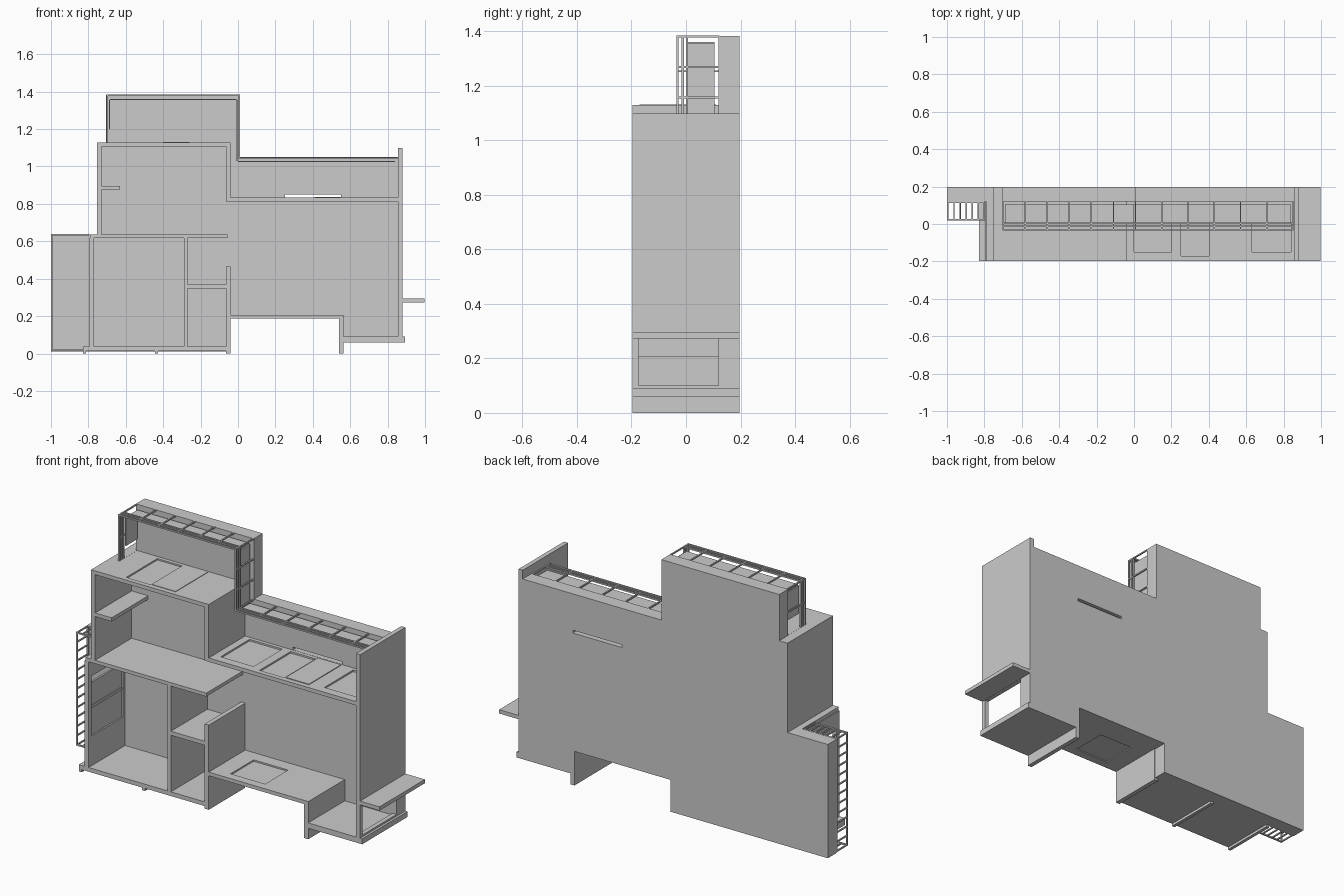
import bpy, bmesh

if "Cube" in bpy.data.objects:
    bpy.data.objects.remove(bpy.data.objects["Cube"])


def prism(name, outline, y0, y1):
    """Extrude an x/z outline along y."""
    bm = bmesh.new()
    face = bm.faces.new([bm.verts.new((x, y0, z)) for x, z in outline])
    res = bmesh.ops.extrude_face_region(bm, geom=[face])
    for v in res["geom"]:
        if isinstance(v, bmesh.types.BMVert):
            v.co.y = y1
    bmesh.ops.recalc_face_normals(bm, faces=bm.faces)
    me = bpy.data.meshes.new(name)
    bm.to_mesh(me)
    bm.free()
    ob = bpy.data.objects.new(name, me)
    bpy.context.collection.objects.link(ob)
    return ob


F, W, B = -0.197, 0.12, 0.197   # front edge, inner wall face, back face


def box(name, x0, x1, z0, z1, y0=F, y1=W):
    return prism(name, [(x0, z0), (x1, z0), (x1, z1), (x0, z1)], y0, y1)


def cut(ob, x0, x1, z0, z1, y0, y1):
    c = box(ob.name + "_cutter", x0, x1, z0, z1, y0, y1)
    c.hide_render = True
    c.hide_viewport = True
    m = ob.modifiers.new("opening", "BOOLEAN")
    m.object = c
    m.operation = "DIFFERENCE"
    m.solver = "EXACT"


# Stepped back wall
back = prism("back_wall", [
    (-1, .012), (-.045, .012), (-.045, .187), (.565, .187), (.565, .06), (.88, .06),
    (.88, 1.05), (.012, 1.05), (.012, 1.382), (-.705, 1.382), (-.705, 1.128),
    (-.755, 1.128), (-.755, .637), (-1, .637)], W, B)
cut(back, .25, .55, .835, .85, .05, .3)

# Floors and roofs
box("lower_left_floor", -.83, -.04, .014, .037, F, .12)
box("left_middle_floor", -.79, -.055, .618, .637)
left_roof = box("left_roof", -.755, -.04, 1.107, 1.128, F, B - .001)
right_roof = box("right_roof", -.04, .855, .813, .834)
middle_floor = box("middle_floor", -.04, .565, .187, .207)
box("lower_right_floor", .565, .893, .06, .09, F, B)
box("balcony", .88, .998, .273, .294, F, B)
box("upper_shelf", -.73, -.63, .877, .897)
box("store_shelf", -.27, -.065, .348, .37)

# Shallow hatch recesses and thin roof panels
cut(left_roof, -.56, -.41, 1.12, 1.2, -.17, .1)
cut(right_roof, .0, .2, .825, .9, -.15, .1)
cut(right_roof, .25, .4, .825, .9, -.17, .1)
cut(right_roof, .63, .84, .825, .9, -.15, .1)
cut(middle_floor, .06, .27, .199, .3, -.15, .05)
cut(middle_floor, .06, .27, .1, .193, -.15, .05)
box("left_roof_panel", -.4, -.26, 1.127, 1.131, -.17, .11)
box("right_roof_panel", .41, .55, .833, .838, -.17, .11)

# Upright walls
left_wall = box("lower_left_wall", -.795, -.77, .037, .618)
cut(left_wall, -.85, -.7, .2, .53, -.17, .1)
box("window_panel", -.788, -.778, .2, .49, -.17, .1)
box("window_bar", -.792, -.774, .35, .365, -.17, .1)
box("upper_left_wall", -.755, -.73, .637, 1.107)
box("upper_partition", -.065, -.04, .813, 1.107)
box("lower_partition", -.29, -.27, .037, .618)
box("centre_wall", -.065, -.04, 0, .465)
box("right_step_wall", .54, .565, 0, .207, F, B)
right_wall = box("right_wall", .855, .88, .06, 1.098, F, B)
cut(right_wall, .8, .95, .1, .272, -.175, .119)

# Floor beams
for x in (-.83, -.445):
    box("floor_beam", x, x + .018, 0, .02)


def bar(name, a, b, t=.005):
    """Axis-aligned square bar between two points."""
    lo = [min(p, q) - t for p, q in zip(a, b)]
    hi = [max(p, q) + t for p, q in zip(a, b)]
    return box(name, lo[0], hi[0], lo[2], hi[2], lo[1], hi[1])


def ladder(name, path, ys, bays, y0, y1):
    """Long rails following an x/z path, with cross bars along y."""
    for (p, q), n in zip(zip(path, path[1:]), bays):
        for y in ys:
            bar(name + "_rail", (p[0], y, p[1]), (q[0], y, q[1]), .004)
        for i in range(n + 1):
            t = i / n
            x, z = p[0] + (q[0] - p[0]) * t, p[1] + (q[1] - p[1]) * t
            bar(name + "_rung", (x, y0, z), (x, y1, z), .0035)


# Roof canopy frame wrapping down the step
ladder("canopy", [(-.7, 1.125), (-.7, 1.38), (.008, 1.38), (.008, 1.045), (.85, 1.045)],
       (-.031, -.012, .004), (2, 6, 3, 6), -.031, .12)

# Canopy panels
box("canopy_top_panel", -.685, -.008, 1.355, 1.36, .005, .105)
box("canopy_left_panel", -.69, -.684, 1.2, 1.355, .005, .105)
box("canopy_step_panel", -.008, .0, 1.03, 1.355, .005, .105)
box("canopy_right_panel", .0, .84, 1.024, 1.03, .005, .105)

# Side ladder cage on the left
ladder("side_ladder", [(-.8, .634), (-.995, .634), (-.995, .018), (-.83, .018)],
       (.024, .117), (6, 12, 5), .024, .117)
